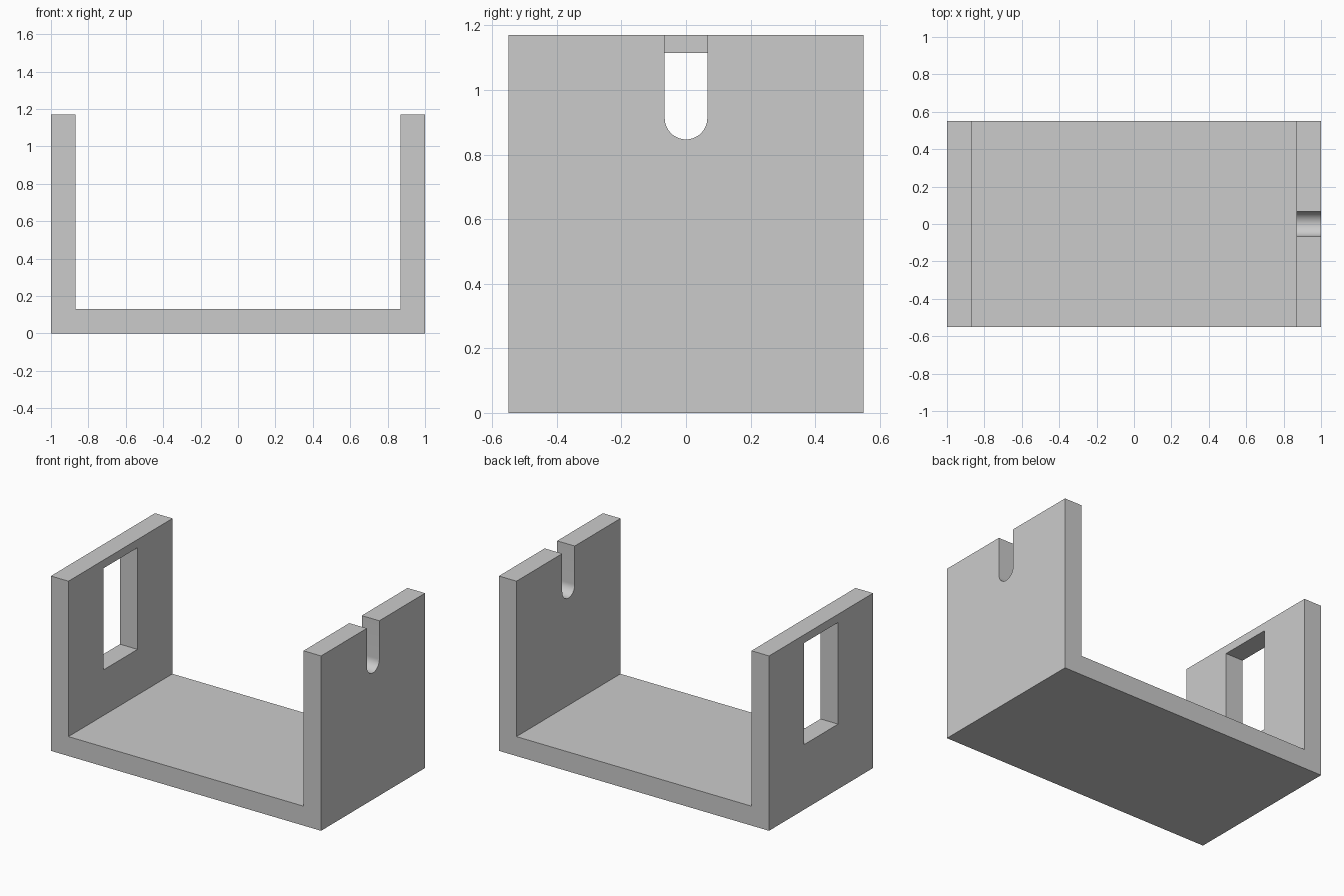
import bpy, bmesh, math

cube = bpy.data.objects.get("Cube")
if cube:
    bpy.data.objects.remove(cube, do_unlink=True)

HALF_LEN, HALF_DEPTH, HEIGHT, THICK = 1.0, 0.55, 1.17, 0.13
INNER = HALF_LEN - THICK

grey = bpy.data.materials.new("plain grey")
grey.use_nodes = True
colour = (0.6, 0.6, 0.6, 1)
grey.diffuse_color = colour
grey.node_tree.nodes["Principled BSDF"].inputs["Base Color"].default_value = colour


def prism(name, outline, direction):
    """Extrude a closed outline of 3D points along a direction."""
    bm = bmesh.new()
    face = bm.faces.new([bm.verts.new(p) for p in outline])
    ext = bmesh.ops.extrude_face_region(bm, geom=[face])
    verts = [g for g in ext["geom"] if isinstance(g, bmesh.types.BMVert)]
    bmesh.ops.translate(bm, verts=verts, vec=direction)
    bmesh.ops.recalc_face_normals(bm, faces=bm.faces)
    mesh = bpy.data.meshes.new(name)
    bm.to_mesh(mesh)
    bm.free()
    mesh.materials.append(grey)
    obj = bpy.data.objects.new(name, mesh)
    bpy.context.collection.objects.link(obj)
    return obj


def cut_through_wall(target, name, yz_outline, side):
    """Cut a (y, z) outline through the wall on the given x side."""
    start = side * (INNER - 0.1)
    cutter = prism(name, [(start, y, z) for y, z in yz_outline],
                   (side * (THICK + 0.2), 0, 0))
    cutter.hide_render = True
    mod = target.modifiers.new(name, "BOOLEAN")
    mod.operation, mod.solver, mod.object = "DIFFERENCE", "EXACT", cutter
    bpy.context.view_layer.objects.active = target
    bpy.ops.object.modifier_apply(modifier=mod.name)
    bpy.data.objects.remove(cutter, do_unlink=True)


# U-shaped bracket: base with two upright walls
u_profile = [(-HALF_LEN, 0), (HALF_LEN, 0), (HALF_LEN, HEIGHT), (INNER, HEIGHT),
             (INNER, THICK), (-INNER, THICK), (-INNER, HEIGHT), (-HALF_LEN, HEIGHT)]
bracket = prism("u_bracket", [(x, -HALF_DEPTH, z) for x, z in u_profile],
                (0, 2 * HALF_DEPTH, 0))

# Round-bottomed slot, open at the top of the left wall
R, SLOT_Z, STEPS = 0.066, 0.913, 24
slot = [(-R, HEIGHT + 0.1)]
for i in range(STEPS + 1):
    a = math.pi + math.pi * i / STEPS
    slot.append((R * math.cos(a), SLOT_Z + R * math.sin(a)))
slot.append((R, HEIGHT + 0.1))
cut_through_wall(bracket, "slot_cutter", slot, 1)

# Rectangular window in the right wall
W, LOW, TOP = 0.18, 0.435, 1.115
cut_through_wall(bracket, "window_cutter",
                 [(-W, LOW), (W, LOW), (W, TOP), (-W, TOP)], -1)

# Smooth the slot curve, keep the edges sharp
bpy.ops.object.select_all(action="DESELECT")
bracket.select_set(True)
bpy.context.view_layer.objects.active = bracket
bpy.ops.object.shade_smooth_by_angle(angle=math.radians(30))
